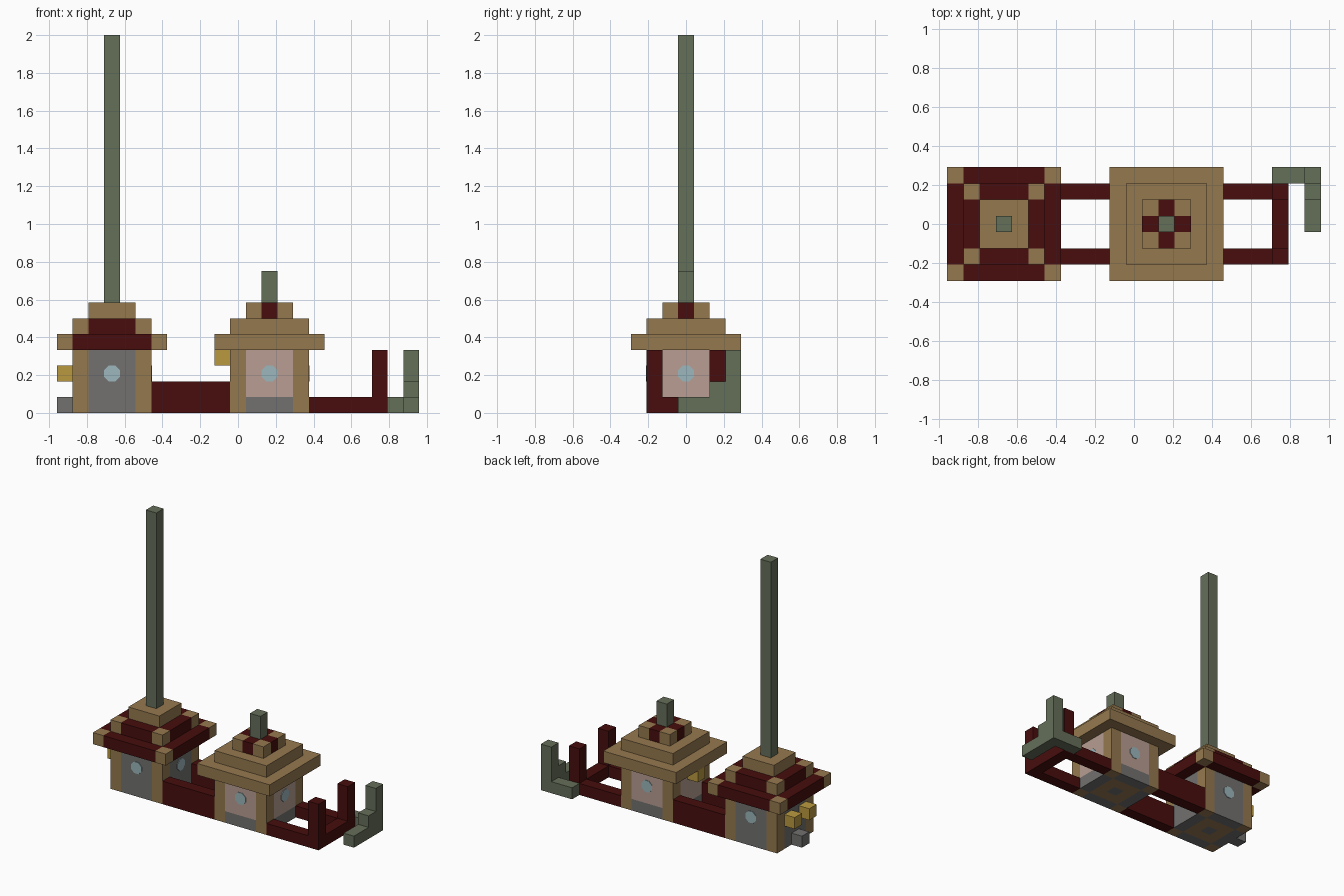
import bpy
import bmesh
import math
from mathutils import Matrix, Vector

cube = bpy.data.objects.get("Cube")
if cube:
    bpy.data.objects.remove(cube, do_unlink=True)

U = 1 / 12                                 # edge of one block
ORIGIN = Vector((-11.5 * U, -3.5 * U, 0))  # corner of the block grid
MID = 3                                    # middle row in depth


def material(name, rgb):
    linear = [((c / 255 + 0.055) / 1.055) ** 2.4 for c in rgb] + [1]
    mat = bpy.data.materials.new(name)
    mat.use_nodes = True
    mat.diffuse_color = linear
    mat.node_tree.nodes["Principled BSDF"].inputs["Base Color"].default_value = linear
    return mat


TAN = material("tan wood", (149, 121, 79))
RED = material("dark red", (72, 13, 13))
GREEN = material("grey green", (101, 110, 89))
GREY = material("stone grey", (114, 113, 112))
PINK = material("pale pink", (184, 158, 146))
GLASS = material("pale blue glass", (156, 183, 188))
GOLD = material("lamp gold", (186, 153, 64))


def finish(name, bm, mat):
    mesh = bpy.data.meshes.new(name)
    bm.to_mesh(mesh)
    bm.free()
    mesh.materials.append(mat)
    obj = bpy.data.objects.new(name, mesh)
    bpy.context.collection.objects.link(obj)
    return obj


def blocks(name, mat, *boxes):
    """Boxes given as first and last block (inclusive) on the grid."""
    bm = bmesh.new()
    for first, last in boxes:
        lo = Vector(first) * U + ORIGIN
        hi = (Vector(last) + Vector((1, 1, 1))) * U + ORIGIN
        place = Matrix.Translation((lo + hi) / 2) @ Matrix.Diagonal((*(hi - lo), 1))
        bmesh.ops.create_cube(bm, size=1, matrix=place)
    return finish(name, bm, mat)


def square_slab(name, mat, cx, r, k):
    return blocks(name, mat, ((cx - r, MID - r, k), (cx + r, MID + r, k)))


def corners(name, mat, cx, r, k0, k1):
    spots = [(cx + a * r, MID + b * r) for a in (-1, 1) for b in (-1, 1)]
    return blocks(name, mat, *[((x, y, k0), (x, y, k1)) for x, y in spots])


def edges(name, mat, cx, r, k0, k1):
    s = r - 1
    boxes = []
    for side in (-r, r):
        boxes.append(((cx - s, MID + side, k0), (cx + s, MID + side, k1)))
        boxes.append(((cx + side, MID - s, k0), (cx + side, MID + s, k1)))
    return blocks(name, mat, *boxes)


def windows(name, cx, angles):
    """Thin eight-sided panes on the chosen walls."""
    bm = bmesh.new()
    centre = Vector((cx + 0.5, MID + 0.5, 2.5)) * U + ORIGIN
    radius = U / 2 / math.cos(math.pi / 8)
    for angle in angles:
        place = (Matrix.Translation(centre) @ Matrix.Rotation(angle, 4, "Z")
                 @ Matrix.Translation((2.5 * U, 0, 0))
                 @ Matrix.Rotation(math.pi / 2, 4, "Y")
                 @ Matrix.Rotation(math.pi / 8, 4, "Z"))
        bmesh.ops.create_cone(bm, cap_ends=True, segments=8, radius1=radius,
                              radius2=radius, depth=0.008, matrix=place)
    return finish(name, bm, GLASS)


def tower_base(name, cx):
    corners(name + "_pillars", TAN, cx, 2, 0, 3)
    edges(name + "_floor_edges", TAN, cx, 1, 0, 0)
    corners(name + "_floor_corners", TAN, cx, 1, 0, 0)
    square_slab(name + "_floor_centre", GREY, cx, 0, 0)
    windows(name + "_windows", cx, (0, math.pi / 2, -math.pi / 2))


# Tall-masted tower
A = 3
tower_base("mast_tower", A)
edges("mast_tower_walls", GREY, A, 2, 0, 3)
for r, k, tier in ((3, 4, "lower"), (2, 5, "upper")):
    edges(f"mast_tower_{tier}_roof", RED, A, r, k, k)
    corners(f"mast_tower_{tier}_roof_corners", TAN, A, r, k, k)
square_slab("mast_tower_roof_cap", TAN, A, 1, 6)
blocks("tall_mast", GREEN, ((A, MID, 7), (A, MID, 23)))
blocks("entrance_lamps", GOLD, ((0, 2, 2), (0, 2, 2)), ((0, 4, 2), (0, 4, 2)))
blocks("entrance_step", GREY, ((0, MID, 0), (0, MID, 0)))

# Short-masted tower
B = 13
tower_base("short_tower", B)
edges("short_tower_plinth", GREY, B, 2, 0, 0)
edges("short_tower_walls", PINK, B, 2, 1, 3)
square_slab("short_tower_lower_roof", TAN, B, 3, 4)
square_slab("short_tower_upper_roof", TAN, B, 2, 5)
corners("short_tower_cap_corners", TAN, B, 1, 6, 6)
edges("short_tower_cap_cross", RED, B, 1, 6, 6)
blocks("short_mast", GREEN, ((B, MID, 6), (B, MID, 8)))
blocks("door_lamp", GOLD, ((10, MID, 3), (10, MID, 3)))

# Beams joining the towers, and the frame at the open end
blocks("bridge_beams", RED, *[((6, y, 0), (10, y, 1)) for y in (1, 5)])
blocks("end_frame_rails", RED, *[((16, y, 0), (19, y, 0)) for y in (1, 5)])
blocks("end_frame_crossbar", RED, ((20, 1, 0), (20, 5, 0)))
blocks("end_frame_posts", RED, *[((20, y, 1), (20, y, 3)) for y in (1, 5)])

# Hooked piece beyond the frame
blocks("hook_foot", GREEN, ((20, 6, 0), (21, 6, 0)), ((22, 3, 0), (22, 4, 0)))
blocks("hook_step", GREEN, ((22, 5, 0), (22, 5, 1)))
blocks("hook_post", GREEN, ((22, 6, 0), (22, 6, 3)))
